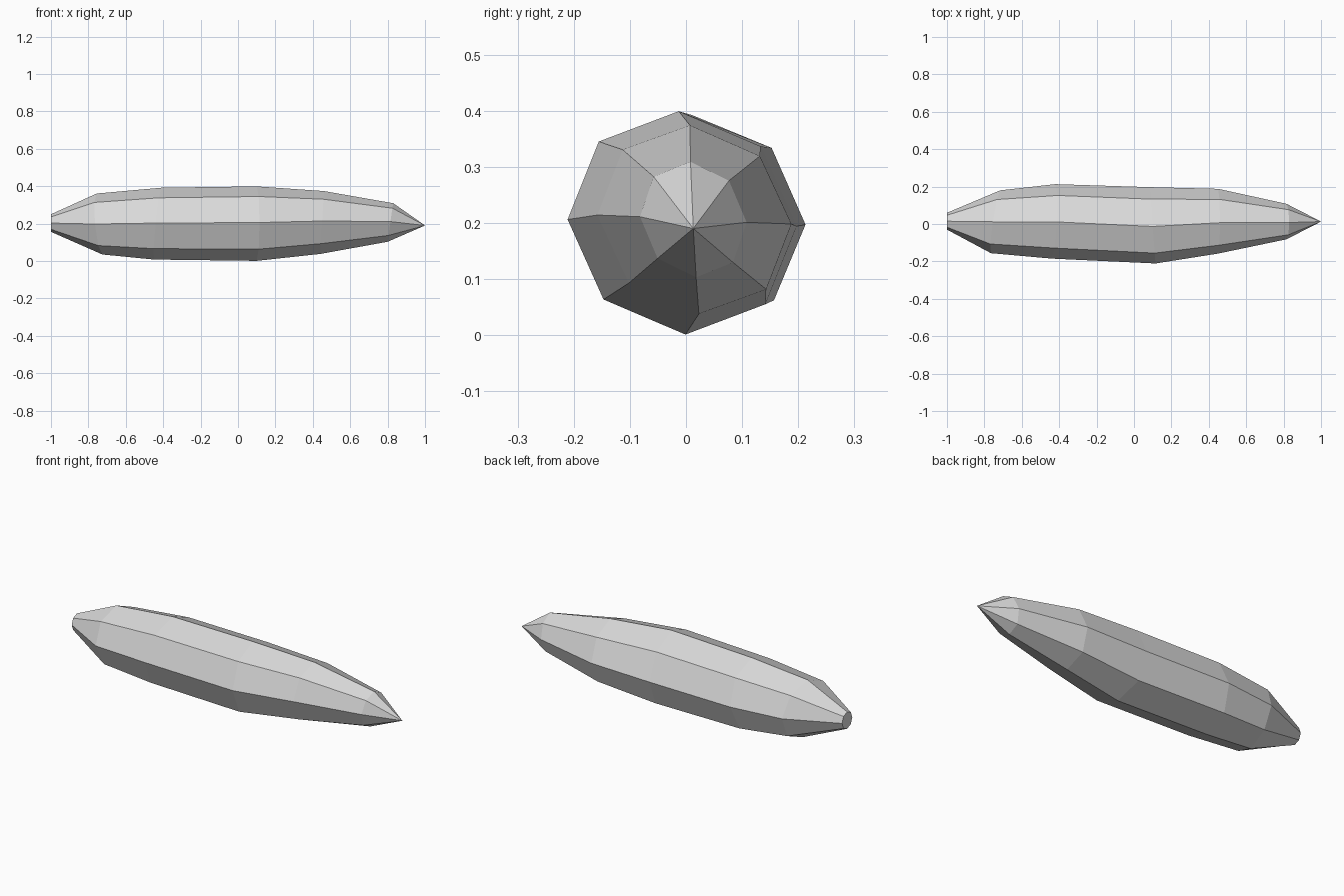
import bpy
import bmesh
from math import cos, sin, tau

cube = bpy.data.objects.get("Cube")
if cube:
    bpy.data.objects.remove(cube, do_unlink=True)

SIDES = 8

# Cross-sections along the body:
# x, centre y, centre z, radius y, radius z, skew, lean along y, lean along z
SECTIONS = [
    (-1.00, 0.015, 0.203, 0.045, 0.047, 0.000, 0.00, 0.00),
    (-0.74, 0.012, 0.198, 0.168, 0.163, 0.000, 0.025, -0.015),
    (-0.43, 0.014, 0.200, 0.199, 0.192, 0.003, 0.01, 0.02),
    (0.10, -0.007, 0.200, 0.204, 0.199, 0.006, -0.015, 0.00),
    (0.45, 0.015, 0.206, 0.173, 0.168, 0.008, 0.00, 0.01),
    (0.815, 0.013, 0.206, 0.095, 0.103, 0.005, 0.00, 0.015),
]
TIP = (1.0, 0.013, 0.19)

# Plain grey stone
grey = bpy.data.materials.new("light grey")
grey.use_nodes = True
colour = (0.7, 0.7, 0.7, 1)
grey.diffuse_color = colour
shader = next(n for n in grey.node_tree.nodes if n.type == 'BSDF_PRINCIPLED')
shader.inputs["Base Color"].default_value = colour


def section_ring(bm, x, cy, cz, ry, rz, skew, lean_y, lean_z):
    """Add one slightly irregular octagon across the body."""
    ring = []
    for i in range(SIDES):
        c, s = cos(tau * i / SIDES), sin(tau * i / SIDES)
        ring.append(bm.verts.new((x + lean_y * c + lean_z * s,
                                  cy + ry * c - skew * s,
                                  cz + rz * s - skew * c)))
    return ring


# Faceted body: lofted octagons, flat blunt end, pointed tip
bm = bmesh.new()
rings = [section_ring(bm, *section) for section in SECTIONS]
for a, b in zip(rings, rings[1:]):
    for i in range(SIDES):
        j = (i + 1) % SIDES
        bm.faces.new((a[i], a[j], b[j], b[i]))
bm.faces.new(rings[0])
tip = bm.verts.new(TIP)
for i in range(SIDES):
    bm.faces.new((rings[-1][i], rings[-1][(i + 1) % SIDES], tip))
bmesh.ops.recalc_face_normals(bm, faces=bm.faces[:])

mesh = bpy.data.meshes.new("pointed_shaft")
bm.to_mesh(mesh)
bm.free()
mesh.materials.append(grey)
shaft = bpy.data.objects.new("pointed_shaft", mesh)
bpy.context.collection.objects.link(shaft)
